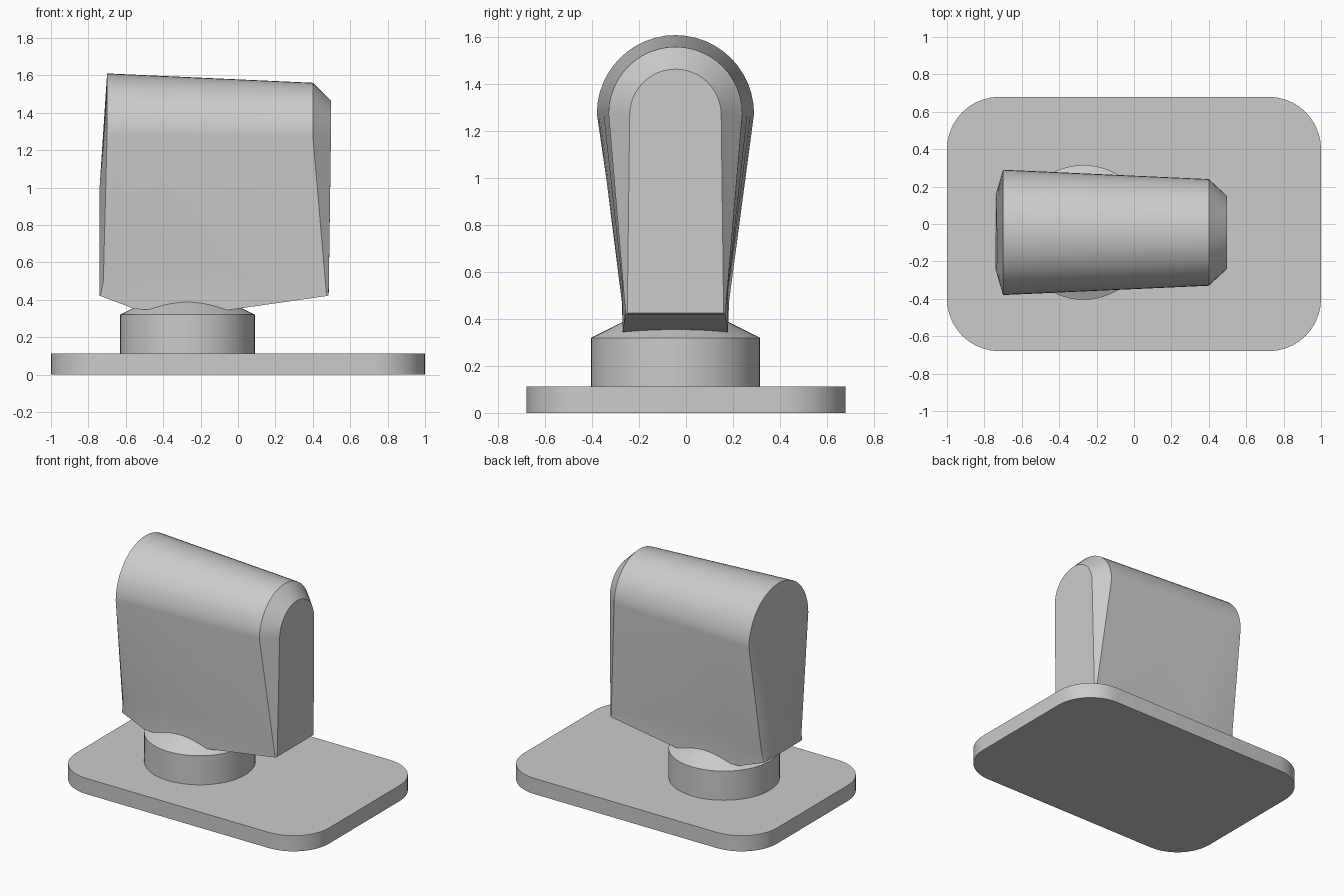
import bpy, bmesh, math

default = bpy.data.objects.get("Cube")
if default:
    bpy.data.objects.remove(default, do_unlink=True)

grey = bpy.data.materials.new("light_grey")
grey.use_nodes = True
COLOUR = (0.6, 0.6, 0.6, 1)
grey.diffuse_color = COLOUR
grey.node_tree.nodes["Principled BSDF"].inputs["Base Color"].default_value = COLOUR

MID_Y = -0.045  # centre line of the head and its collar


def loft(name, rings, angle=30):
    """Bridge equal-length closed rings, cap both ends, shade smooth by angle."""
    bm = bmesh.new()
    loops = [[bm.verts.new(p) for p in ring] for ring in rings]
    n = len(loops[0])
    for a, b in zip(loops, loops[1:]):
        for i in range(n):
            j = (i + 1) % n
            bm.faces.new((a[i], a[j], b[j], b[i]))
    bm.faces.new(loops[0])
    bm.faces.new(loops[-1])
    bmesh.ops.recalc_face_normals(bm, faces=bm.faces)
    mesh = bpy.data.meshes.new(name)
    bm.to_mesh(mesh)
    bm.free()
    mesh.materials.append(grey)
    obj = bpy.data.objects.new(name, mesh)
    bpy.context.collection.objects.link(obj)
    bpy.ops.object.select_all(action='DESELECT')
    obj.select_set(True)
    bpy.context.view_layer.objects.active = obj
    bpy.ops.object.shade_smooth_by_angle(angle=math.radians(angle))
    return obj


# Base plate with rounded corners
def rounded_rectangle(hx, hy, r, z, steps=10):
    points = []
    for corner, (sx, sy) in enumerate(((1, 1), (-1, 1), (-1, -1), (1, -1))):
        for k in range(steps + 1):
            a = math.pi / 2 * (corner + k / steps)
            points.append((sx * (hx - r) + r * math.cos(a),
                           sy * (hy - r) + r * math.sin(a), z))
    return points


loft("base_plate", [rounded_rectangle(1, 0.68, 0.28, z) for z in (0, 0.112)])


# Round collar with a conical shoulder that runs up into the head
def circle(r, z, n=64):
    return [(-0.27 + r * math.cos(2 * math.pi * i / n),
             MID_Y + r * math.sin(2 * math.pi * i / n), z) for i in range(n)]


loft("swivel_collar", [circle(0.36, 0.1), circle(0.36, 0.32), circle(0.2, 0.4)], 20)


# Arched head: each section has a bottom, a crease, a shoulder and a round top
def section(bottom, crease, shoulder, top_x, steps=24):
    """bottom, crease and shoulder are (x, half width, z); the arch starts at shoulder."""
    sx, r, sz = shoulder
    right = [(x, MID_Y - w, z) for x, w, z in (bottom, crease)]
    left = [(x, MID_Y + w, z) for x, w, z in (crease, bottom)]
    arch = []
    for k in range(steps + 1):
        a = math.pi * k / steps
        arch.append((sx + (top_x - sx) * math.sin(a),
                     MID_Y - r * math.cos(a), sz + r * math.sin(a)))
    return right + arch + left


def body_section(x, bottom, crease):
    radius = 0.335 - 0.05 * (x + 0.7) / 1.1
    return section(bottom, crease, (x, radius, 1.275), x)


loft("head", [
    section((-0.74, 0.2, 0.42), (-0.74, 0.2, 0.46), (-0.74, 0.2, 1.0), -0.727),
    body_section(-0.70, (-0.735, 0.215, 0.42), (-0.72, 0.222, 0.5)),
    body_section(-0.58, (-0.55, 0.225, 0.35), (-0.65, 0.228, 0.47)),
    body_section(-0.40, (-0.40, 0.225, 0.345), (-0.40, 0.225, 0.56)),
    body_section(-0.08, (-0.05, 0.225, 0.345), (-0.08, 0.225, 0.53)),
    body_section(0.40, (0.475, 0.212, 0.42), (0.472, 0.214, 0.44)),
    section((0.485, 0.205, 0.425), (0.485, 0.205, 0.445), (0.497, 0.195, 1.27), 0.497),
])
